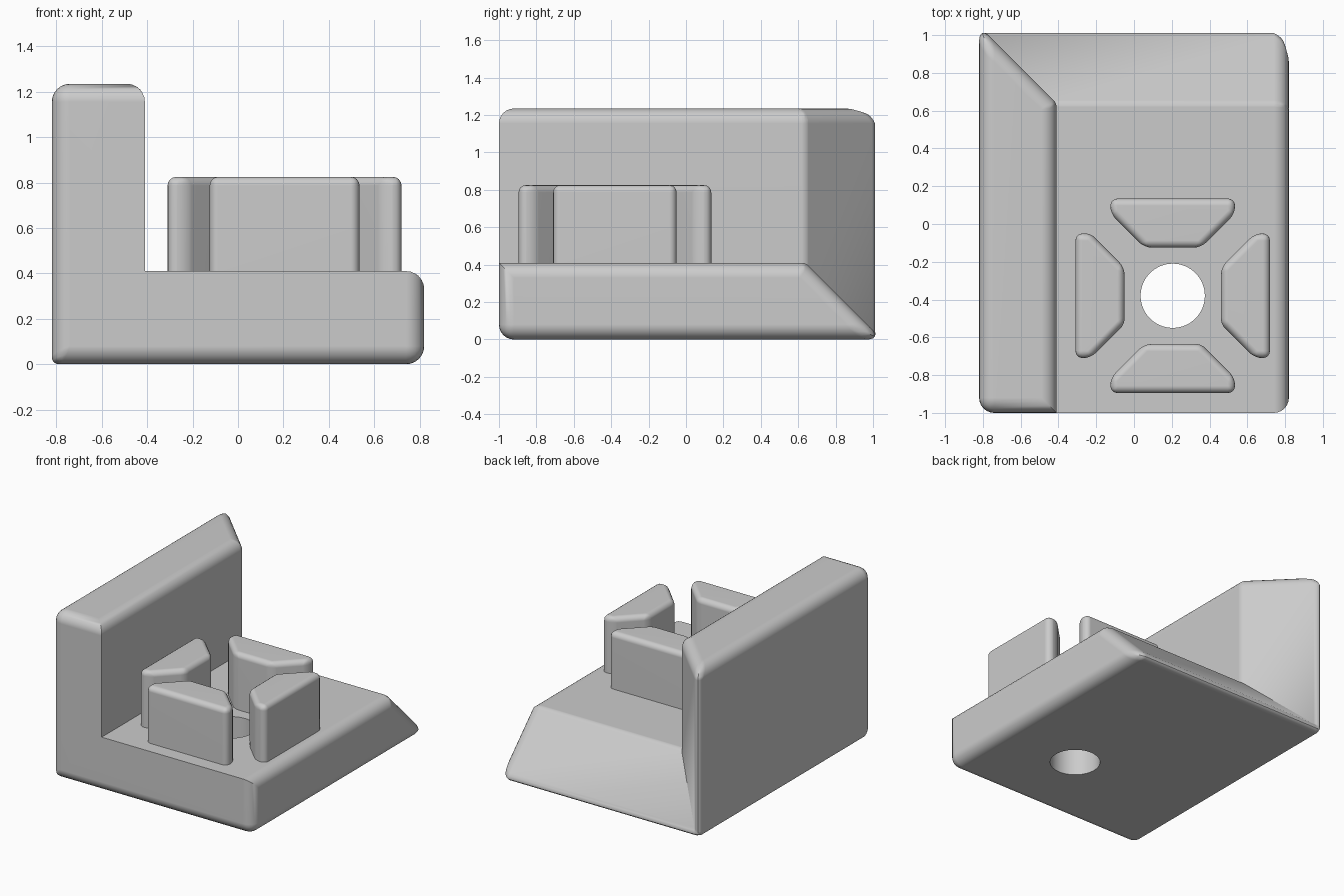
import bpy, bmesh, math
from mathutils import Matrix, Vector

cube = bpy.data.objects.get("Cube")
if cube:
    bpy.data.objects.remove(cube)

grey = bpy.data.materials.new("light_grey")
grey.use_nodes = True
grey.diffuse_color = (0.6, 0.6, 0.6, 1)
grey.node_tree.nodes["Principled BSDF"].inputs["Base Color"].default_value = (0.6, 0.6, 0.6, 1)


def make_object(name, bm):
    bmesh.ops.recalc_face_normals(bm, faces=bm.faces[:])
    mesh = bpy.data.meshes.new(name)
    bm.to_mesh(mesh)
    bm.free()
    mesh.materials.append(grey)
    obj = bpy.data.objects.new(name, mesh)
    bpy.context.collection.objects.link(obj)
    return obj


def finish(obj):
    """Apply the modifiers, then shade smooth with sharp edges kept."""
    bpy.ops.object.select_all(action='DESELECT')
    obj.select_set(True)
    bpy.context.view_layer.objects.active = obj
    for mod in list(obj.modifiers):
        bpy.ops.object.modifier_apply(modifier=mod.name)
    bpy.ops.object.shade_smooth_by_angle(angle=math.radians(32))
    obj.modifiers.new("flat_faces", 'WEIGHTED_NORMAL').keep_sharp = True


def weighted_bevel(obj, width, segments):
    bevel = obj.modifiers.new("rounding", 'BEVEL')
    bevel.limit_method = 'WEIGHT'
    bevel.width = width
    bevel.segments = segments
    bevel.use_clamp_overlap = False


# Main dimensions
W, FRONT, FOLD, BACK = 0.82, -1.0, 0.64, 1.05
INNER, FLOOR, TOP = -0.41, 0.41, 1.235
CENTRE = Vector((0.205, -0.38, 0))

# L-shaped body whose floor and wall both taper to an edge at the back
points = dict(
    a=(-W, FRONT, 0), b=(W, FRONT, 0), c=(W, FRONT, FLOOR),
    d=(INNER, FRONT, FLOOR), e=(INNER, FRONT, TOP), f=(-W, FRONT, TOP),
    g=(W, FOLD, FLOOR), h=(INNER, FOLD, FLOOR), i=(INNER, FOLD, TOP),
    j=(-W, BACK, TOP), k=(-W, BACK, 0), l=(W, BACK, 0))
bm = bmesh.new()
vert = {key: bm.verts.new(co) for key, co in points.items()}
for loop in ("abcdef", "ablk", "afjk", "bcgl", "feij", "dcgh", "dhie", "hglk", "hijk"):
    bm.faces.new([vert[key] for key in loop])

# Edge rounding: concave and inner front edges stay sharp, others are softened
layer = bm.edges.layers.float.new("bevel_weight_edge")
special = {"cd": 0, "de": 0, "dh": 0, "hk": 0, "gh": 0.25, "hi": 0.25, "ak": 0.4}
for edge in bm.edges:
    edge[layer] = 1
for pair, weight in special.items():
    bm.edges.get([vert[key] for key in pair])[layer] = weight
body = make_object("corner_body", bm)
weighted_bevel(body, 0.08, 6)

# Round hole through the floor
bm = bmesh.new()
bmesh.ops.create_cone(bm, cap_ends=True, segments=64, radius1=0.17, radius2=0.17,
                      depth=2, matrix=Matrix.Translation(CENTRE))
cutter = make_object("hole_cutter", bm)
cutter.hide_render = True
cut = body.modifiers.new("hole", 'BOOLEAN')
cut.operation = 'DIFFERENCE'
cut.solver = 'EXACT'
cut.object = cutter
finish(body)
bpy.data.objects.remove(cutter)

# Four chamfered posts around the hole
outline = [(0.33, 0.515), (-0.33, 0.515), (-0.33, 0.435),
           (-0.15, 0.255), (0.15, 0.255), (0.33, 0.435)]
for turn, side in enumerate(("back", "right", "front", "left")):
    bm = bmesh.new()
    low = bm.faces.new([bm.verts.new((x, y, FLOOR - 0.02)) for x, y in outline])
    raised = bmesh.ops.extrude_face_region(bm, geom=[low], use_keep_orig=True)["geom"]
    for v in raised:
        if isinstance(v, bmesh.types.BMVert):
            v.co.z = 0.825
    bm.transform(Matrix.Translation(CENTRE) @ Matrix.Rotation(turn * math.pi / 2, 4, 'Z'))
    layer = bm.edges.layers.float.new("bevel_weight_edge")
    for edge in bm.edges:
        edge[layer] = float(max(v.co.z for v in edge.verts) > FLOOR)
    post = make_object(side + "_post", bm)
    weighted_bevel(post, 0.038, 4)
    finish(post)
